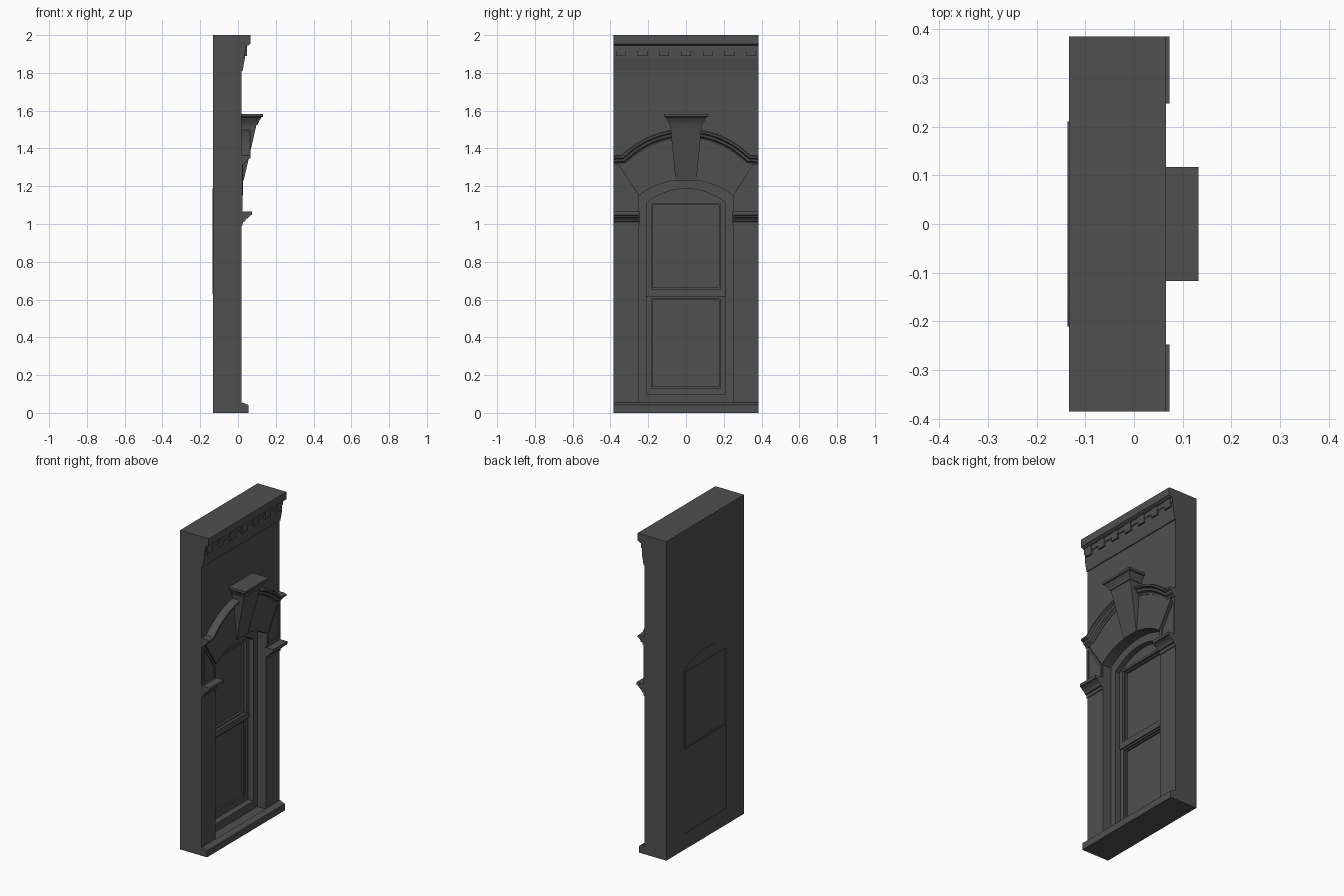
import bpy, bmesh
from math import sqrt, asin, sin, cos
from mathutils import Vector

if "Cube" in bpy.data.objects:
    bpy.data.objects.remove(bpy.data.objects["Cube"])

BACK, FACE, HALF = -0.133, 0.018, 0.385

stone = bpy.data.materials.new("dark_stone")
stone.diffuse_color = (0.08, 0.08, 0.08, 1)
stone.use_nodes = True
stone.node_tree.nodes["Principled BSDF"].inputs["Base Color"].default_value = stone.diffuse_color


def finish(name, bm, mirror=False):
    bmesh.ops.recalc_face_normals(bm, faces=bm.faces)
    me = bpy.data.meshes.new(name)
    bm.to_mesh(me)
    bm.free()
    me.materials.append(stone)
    ob = bpy.data.objects.new(name, me)
    bpy.context.collection.objects.link(ob)
    if mirror:
        m = ob.modifiers.new("Mirror", 'MIRROR')
        m.use_axis = (False, True, False)
        m.use_mirror_merge = False
    return ob


def loft(name, loops, mirror=False, closed=False):
    """Skin a list of matching point loops; cap the ends unless closed."""
    bm = bmesh.new()
    rows = [[bm.verts.new(p) for p in lp] for lp in loops]
    n = len(rows[0])
    pairs = list(zip(rows, rows[1:])) + ([(rows[-1], rows[0])] if closed else [])
    for a, b in pairs:
        for i in range(n):
            j = (i + 1) % n
            bm.faces.new((a[i], a[j], b[j], b[i]))
    if not closed:
        bm.faces.new(rows[0])
        bm.faces.new(rows[-1])
    return finish(name, bm, mirror)


def slab(name, yz, x0, x1, mirror=False):
    return loft(name, [[(x, y, z) for y, z in yz] for x in (x0, x1)], mirror)


def ring(name, outer, inner, x0, x1, mirror=False):
    return loft(name, [[(x, y, z) for y, z in lp] for lp, x in
                       ((outer, x0), (outer, x1), (inner, x1), (inner, x0))], mirror, True)


def run(name, xz, y0, y1, mirror=False):
    return loft(name, [[(x, y, z) for x, z in xz] for y in (y0, y1)], mirror)


def rect(w, z0, z1):
    return [(-w, z0), (w, z0), (w, z1), (-w, z1)]


def arc(half, spring, crown, n=14):
    """Segmental arch from +half to -half."""
    s = crown - spring
    r = (half * half + s * s) / (2 * s)
    a = asin(half / r)
    return [(r * sin(a - 2 * a * i / n), crown - r + r * cos(a - 2 * a * i / n))
            for i in range(n + 1)]


def arched(half, base, spring, crown):
    return [(-half, base), (half, base)] + arc(half, spring, crown)


# wall with arched opening
slab("wall", [(HALF, 0.05), (HALF, 2), (-HALF, 2), (-HALF, 0.05), (-0.25, 0.05)]
     + arc(0.25, 1.15, 1.235)[::-1] + [(0.25, 0.05)], BACK, FACE)

# sill
run("sill", [(BACK, 0), (0.055, 0), (0.055, 0.042), (0.022, 0.056), (FACE, 0.05),
             (BACK, 0.05)], -HALF, HALF)

# window frame, panes and sashes
ring("window_frame", arched(0.25, 0.05, 1.15, 1.235),
     arched(0.21, 0.10, 1.11, 1.187), BACK, -0.04)
slab("window_panel", rect(0.21, 0.10, 1.12), -0.129, -0.098)
slab("window_head", [(-0.21, 1.115), (0.21, 1.115)] + arc(0.21, 1.12, 1.187), -0.136, -0.075)
ring("upper_sash", rect(0.21, 0.615, 1.122), rect(0.183, 0.655, 1.108), -0.098, -0.07)
ring("lower_sash", rect(0.21, 0.10, 0.615), rect(0.183, 0.13, 0.605), -0.098, -0.078)
ring("upper_glazing_bead", rect(0.19, 0.645, 1.115), rect(0.175, 0.665, 1.10), -0.098, -0.085)
ring("lower_glazing_bead", rect(0.19, 0.12, 0.61), rect(0.175, 0.14, 0.597), -0.098, -0.088)
ring("back_upper_sash", rect(0.21, 0.63, 1.118), rect(0.2, 0.64, 1.11), -0.136, -0.125)

# cornice with dentils
run("cornice", [(FACE - 0.01, 2), (0.066, 2), (0.066, 1.953), (0.052, 1.945), (0.038, 1.943),
                (0.036, 1.875), (0.028, 1.83), (0.024, 1.81), (FACE - 0.01, 1.81)], -HALF, HALF)
for i in range(7):
    y = -0.345 + i * 0.115
    slab("dentil", [(y - 0.026, 1.89), (y + 0.026, 1.89), (y + 0.026, 1.945),
                    (y - 0.026, 1.945)], 0.03, 0.047)
run("dentil_backing", [(0.03, 1.915), (0.043, 1.915), (0.043, 1.945), (0.03, 1.945)], -HALF, HALF)

# hood mould swept along the arch, with a level return at the wall edge
CZ, R = 1.02, 0.485
path = [(y, CZ + sqrt(R * R - y * y)) for y in [0.05 + 0.029 * i for i in range(11)]]
path.append((HALF, path[-1][1] - 0.002))
section = [(0, 0.01), (0, 0.055), (-0.006, 0.066), (-0.016, 0.066), (-0.022, 0.05),
           (-0.036, 0.045), (-0.042, 0.034), (-0.052, 0.03), (-0.052, 0.01)]
loops, under = [], []
for i, (y, z) in enumerate(path):
    a, b = path[max(i - 1, 0)], path[min(i + 1, len(path) - 1)]
    t = Vector((b[0] - a[0], b[1] - a[1])).normalized()
    ny, nz = (0, 1) if i == len(path) - 1 else (-t.y, t.x)
    loops.append([(x, y + ny * d, z + nz * d) for d, x in section])
    under.append((y - 0.045 * ny, z - 0.045 * nz))
loft("hood_mould", loops, True)

# arch stones and the spandrel panel moulding
inner = [p for p in arc(0.25, 1.15, 1.235) if p[0] > 0.02]
slab("arch_stones", inner + under[:-1][::1] + [(0.362, 1.322)], 0.01, 0.027, True)
ring("spandrel_moulding", [(0.252, 1.06), (0.383, 1.06), (0.383, 1.335), (0.252, 1.145)],
     [(0.268, 1.083), (0.37, 1.083), (0.37, 1.293), (0.268, 1.145)], 0.01, 0.025, True)

# imposts
run("impost", [(0.01, 0.992), (0.024, 0.992), (0.026, 1.01), (0.034, 1.012), (0.042, 1.025),
               (0.06, 1.038), (0.062, 1.045), (0.073, 1.047), (0.073, 1.065), (0.01, 1.065)],
    0.247, HALF, True)


# keystone and its cap
def plan(z, w, x):
    return [(0.005, -w, z), (x, -w, z), (x, w, z), (0.005, w, z)]


loft("keystone", [plan(1.23, 0.055, 0.03), plan(1.535, 0.085, 0.1)])
loft("keystone_cap", [plan(1.525, 0.087, 0.103), plan(1.538, 0.092, 0.108),
                      plan(1.565, 0.108, 0.124), plan(1.568, 0.117, 0.132),
                      plan(1.582, 0.117, 0.132)])
